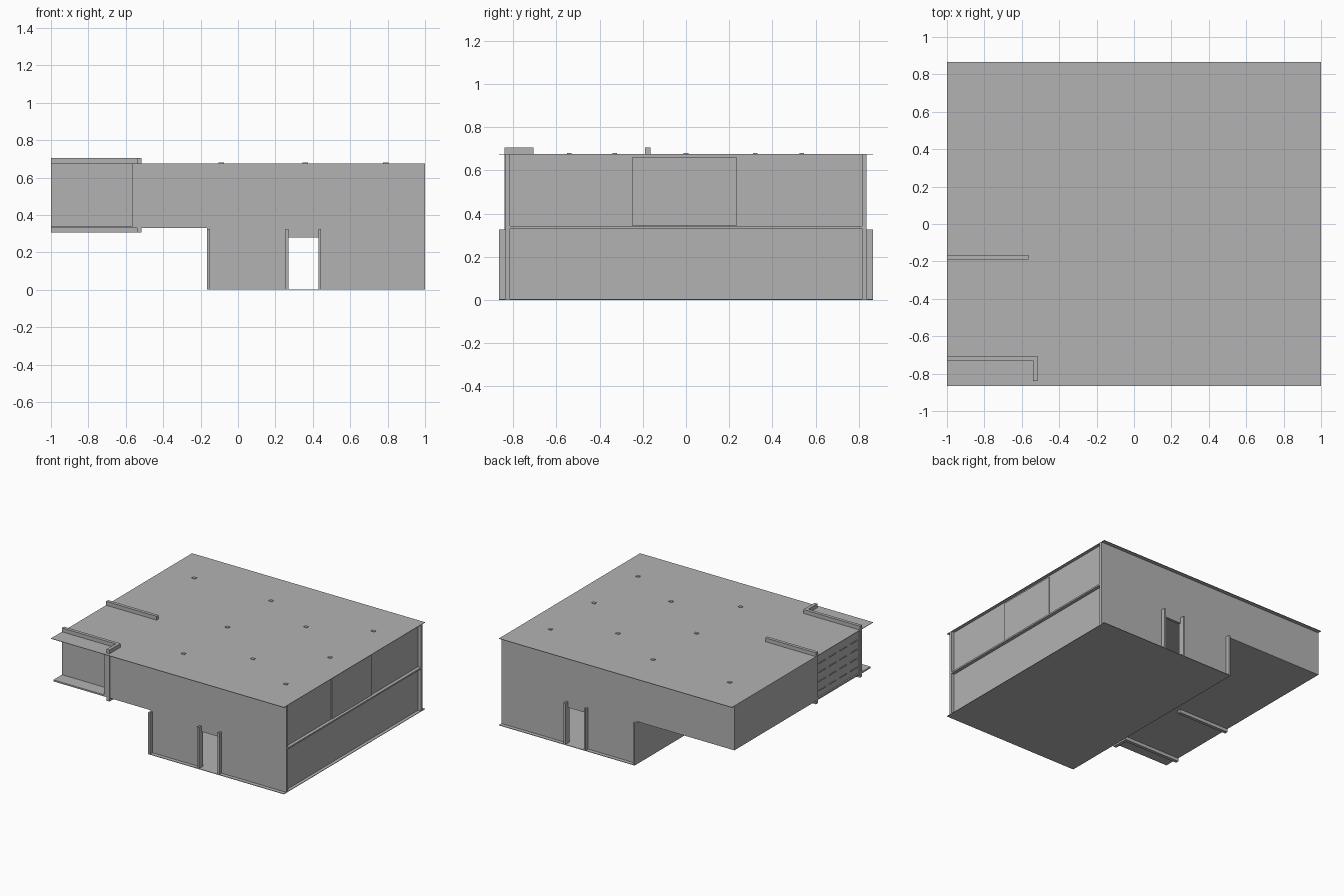
import bpy, bmesh

if "Cube" in bpy.data.objects:
    bpy.data.objects.remove(bpy.data.objects["Cube"])

# One flat colour for the whole building
grey = bpy.data.materials.new("plain grey")
grey.diffuse_color = (0.45, 0.45, 0.45, 1)
grey.use_nodes = True
grey.node_tree.nodes["Principled BSDF"].inputs["Base Color"].default_value = grey.diffuse_color


def finish(name, bm):
    bmesh.ops.recalc_face_normals(bm, faces=bm.faces)
    me = bpy.data.meshes.new(name)
    bm.to_mesh(me)
    bm.free()
    me.materials.append(grey)
    ob = bpy.data.objects.new(name, me)
    bpy.context.collection.objects.link(ob)
    return ob


def box(name, x0, x1, y0, y1, z0, z1):
    bm = bmesh.new()
    bmesh.ops.create_cube(bm, size=1)
    for v in bm.verts:
        v.co = (x1 if v.co.x > 0 else x0,
                y1 if v.co.y > 0 else y0,
                z1 if v.co.z > 0 else z0)
    return finish(name, bm)


def profile_wall(name, pts, y0, y1):
    """Extrude an x-z outline from y0 to y1."""
    bm = bmesh.new()
    face = bm.faces.new([bm.verts.new((x, y0, z)) for x, z in pts])
    ext = bmesh.ops.extrude_face_region(bm, geom=[face])["geom"]
    moved = [g for g in ext if isinstance(g, bmesh.types.BMVert)]
    bmesh.ops.translate(bm, verts=moved, vec=(0, y1 - y0, 0))
    return finish(name, bm)


ROOF, MID, LOW_X = 0.675, 0.33, -0.165

# Horizontal slabs
box("roof", -1, 1, -0.865, 0.865, ROOF - 0.003, ROOF)
box("upper_floor", -1, 1, -0.835, 0.835, MID, MID + 0.012)
box("ground_floor", LOW_X, 1, -0.865, 0.865, 0, 0.004)


# Front and back walls, stepped with a doorway each
def outline(left):
    return [(left, ROOF), (left, MID), (LOW_X, MID), (LOW_X, 0), (0.27, 0),
            (0.27, 0.28), (0.43, 0.28), (0.43, 0), (1, 0), (1, ROOF)]


profile_wall("front_wall", outline(-0.565), -0.835, -0.815)
profile_wall("back_wall", outline(-1), 0.815, 0.835)

# Posts beside the doors and at the lower corner, both sides
for side, s in (("front", -1), ("back", 1)):
    for i, x in enumerate((LOW_X, 0.255, 0.43)):
        ys = sorted((s * 0.835, s * 0.865))
        box(f"{side}_post_{i}", x, x + 0.015, *ys, 0, 0.325)

# Side walls
box("lower_left_wall", LOW_X, LOW_X + 0.02, -0.835, 0.835, 0, MID)
box("right_wall", 0.95, 0.975, -0.82, 0.82, 0, ROOF)
box("right_window", 0.97, 0.983, -0.25, 0.235, 0.345, 0.658)
box("left_wall", -1, -0.98, -0.165, 0.835, MID, ROOF)

# Narrow windows on the left wall
for i, y in enumerate((0.77, 0.57, 0.36)):
    box(f"left_window_{i}", -1.0, -0.995, y - 0.03, y + 0.03, 0.565, 0.645)

# Shuttered bay on the left with slats
box("bay_panel", -0.99, -0.975, -0.71, -0.185, MID, ROOF)
for row in range(4):
    for col in range(4):
        y = -0.64 + col * 0.13
        z = 0.39 + row * 0.07
        box(f"bay_slat_{row}_{col}", -0.996, -0.988, y - 0.04, y + 0.04, z, z + 0.006)

# Fin walls framing the bay, poking through roof and floor
box("fin_inner", -1, -0.565, -0.19, -0.165, 0.305, 0.705)
box("fin_outer", -1, -0.515, -0.73, -0.705, 0.305, 0.705)
box("fin_return", -0.54, -0.515, -0.84, -0.73, 0.305, 0.705)

# Column heads showing on the roof
heads = [(-0.75, 0.535), (-0.09, 0.535), (0.79, 0.535), (-0.09, 0), (0.79, 0),
         (-0.09, -0.54), (0.79, -0.54), (0.36, 0.32), (0.36, -0.33)]
for i, (x, y) in enumerate(heads):
    box(f"column_head_{i}", x - 0.014, x + 0.014, y - 0.011, y + 0.011, 0.66, 0.68)
